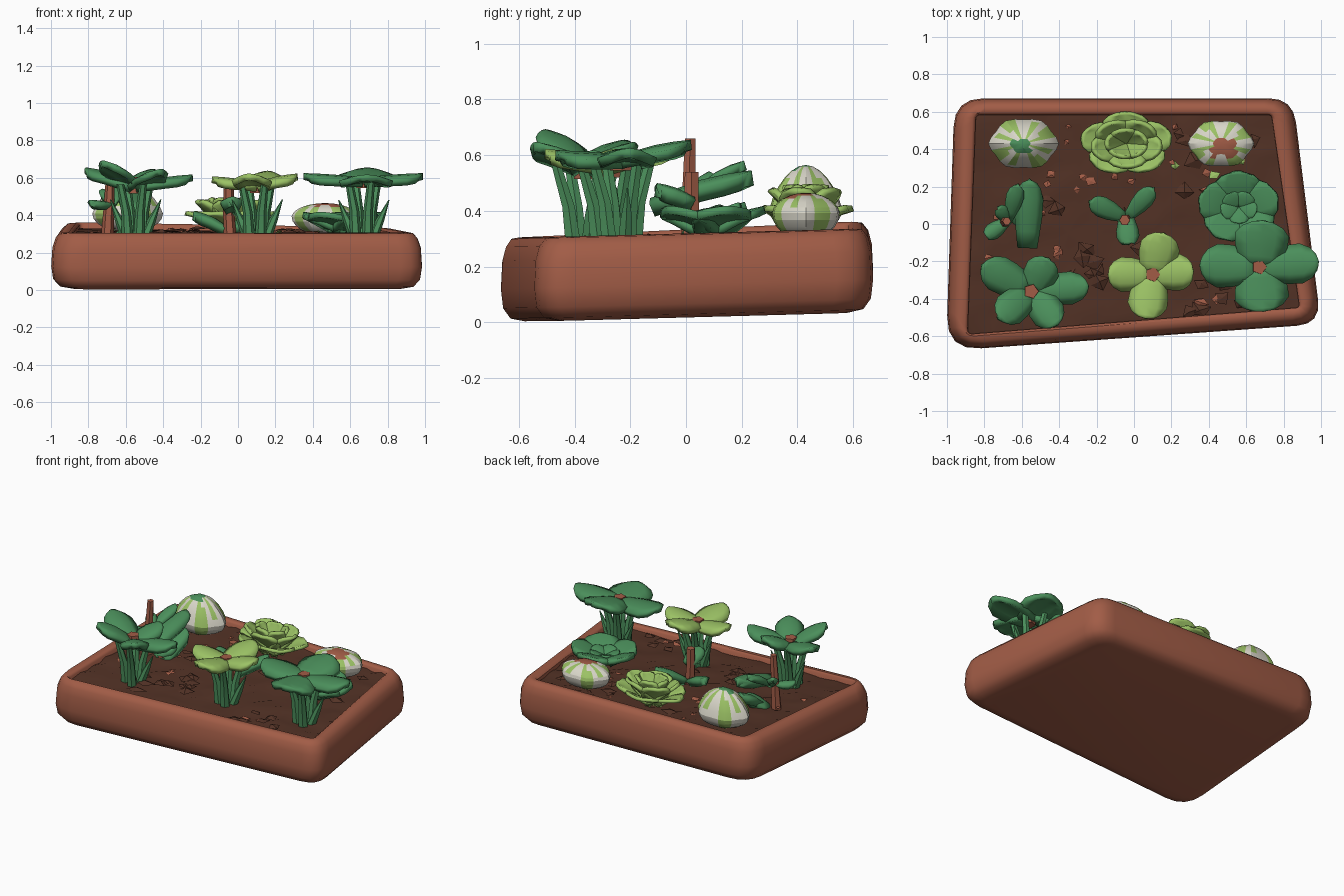
import bpy, bmesh, math, random
from mathutils import Vector

random.seed(4)
if "Cube" in bpy.data.objects:
    bpy.data.objects.remove(bpy.data.objects["Cube"])


def material(name, r, g, b):
    m = bpy.data.materials.new(name)
    m.use_nodes = True
    m.diffuse_color = (r, g, b, 1)
    m.node_tree.nodes["Principled BSDF"].inputs["Base Color"].default_value = (r, g, b, 1)
    return m


CLAY = material("terracotta", .36, .108, .062)
SOIL = material("soil brown", .086, .032, .019)
GREEN = material("deep green", .07, .275, .105)
LIME = material("light green", .33, .54, .13)
CREAM = material("cream", .70, .68, .59)


def finish(name, bm, mats, angle=35, thick=0):
    bmesh.ops.recalc_face_normals(bm, faces=bm.faces)
    me = bpy.data.meshes.new(name)
    bm.to_mesh(me)
    bm.free()
    for m in mats:
        me.materials.append(m)
    ob = bpy.data.objects.new(name, me)
    bpy.context.collection.objects.link(ob)
    if thick:
        mod = ob.modifiers.new("thickness", "SOLIDIFY")
        mod.thickness = thick
        mod.offset = 0
    if angle:
        bpy.ops.object.select_all(action="DESELECT")
        ob.select_set(True)
        bpy.context.view_layer.objects.active = ob
        bpy.ops.object.shade_smooth_by_angle(angle=math.radians(angle))


def lift(x, y):
    # the whole tray rises gently towards the back
    v = (y + .66) / 1.32
    return v * (.048 - .017 * x)


def bridge(bm, rings):
    for a, b in zip(rings, rings[1:]):
        for i in range(len(a)):
            j = (i + 1) % len(a)
            bm.faces.new((a[i], a[j], b[j], b[i]))


# Tray: a skewed rounded box with a rolled rim
CORNERS = [Vector(c) for c in ((-1.005, -.678), (1, -.535), (.85, .672), (-.96, .672))]
ROUNDING = (1.45, 1, 1, 1.2)


def outline(inset, radius):
    pts = []
    inner = [c - Vector((math.copysign(inset * 1.3, c.x), math.copysign(inset, c.y))) for c in CORNERS]
    for i, c in enumerate(inner):
        r = radius * ROUNDING[i]
        a = c + (inner[i - 1] - c).normalized() * r
        b = c + (inner[(i + 1) % 4] - c).normalized() * r
        for k in range(5):
            t = k / 4
            pts.append(a * (1 - t) ** 2 + c * 2 * t * (1 - t) + b * t * t)
    return pts


bm = bmesh.new()
rings = []
for inset, z, radius in ((.09, 0, .08), (.035, .012, .12), (.008, .05, .13), (0, .12, .13),
                         (.005, .22, .13), (.018, .27, .13), (.04, .298, .1),
                         (.075, .302, .04), (.088, .29, .02), (.09, .2, .02)):
    rings.append([bm.verts.new((p.x, p.y, z + lift(p.x, p.y))) for p in outline(inset, radius)])
bridge(bm, rings)
bm.faces.new(rings[0])
finish("planter_tray", bm, [CLAY], 50)

# Soil: an uneven sheet inside the rim
bm = bmesh.new()
NX, NY = 26, 18
a, b, c, d = [Vector((p.x * .89, p.y * .88)) for p in CORNERS]
grid = []
for j in range(NY + 1):
    row = []
    for i in range(NX + 1):
        u, v = i / NX, j / NY
        p = (a * (1 - u) + b * u) * (1 - v) + (d * (1 - u) + c * u) * v
        row.append(bm.verts.new((p.x, p.y, .268 + lift(p.x, p.y) + random.uniform(-.01, .01))))
    grid.append(row)
for j in range(NY):
    for i in range(NX):
        bm.faces.new((grid[j][i], grid[j][i + 1], grid[j + 1][i + 1], grid[j + 1][i]))
finish("soil_bed", bm, [SOIL], 30)


# Loose flat crumbs lying on the soil
def crumbs(name, mat, spots, size):
    bm = bmesh.new()
    for x, y in spots:
        r, turn = random.uniform(.6, 1) * size, random.uniform(0, 6)
        z = .278 + lift(x, y)
        ring = [bm.verts.new((x + r * math.cos(turn + k * 1.57) * random.uniform(.6, 1.2),
                              y + r * math.sin(turn + k * 1.57) * random.uniform(.5, 1),
                              z + random.uniform(-.006, .01))) for k in range(4)]
        top = bm.verts.new((x, y, z + r * .3))
        for k in range(4):
            bm.faces.new((ring[k], ring[(k + 1) % 4], top))
        bm.faces.new(ring[::-1])
    finish(name, bm, [mat], 0)


def scatter(count, x0, x1, y0, y1):
    return [(random.uniform(x0, x1), random.uniform(y0, y1)) for _ in range(count)]


crumbs("soil_clods", SOIL, scatter(25, -.75, .7, -.5, .5) + scatter(7, -.38, -.18, -.35, -.15), .07)
crumbs("clay_chips", CLAY, scatter(9, -.8, -.3, -.2, .3) + scatter(5, -.3, .4, .18, .28)
       + [(-.35, .52), (.38, .52), (-.36, .44), (.22, .52), (.43, .2), (.2, .33)], .034)
crumbs("clay_chips_front", CLAY, [(.44, -.4), (.36, -.42), (-.23, .23), (-.78, -.18)], .05)
crumbs("leaf_scraps", LIME, [(.22, .31), (.43, .26), (.56, .34)], .05)


# Leaves: each is (angle in degrees, length, half width, rise)
BROAD = (.62, .8, .97, 1, .74, .36)
SLIM = (.3, .55, .9, 1, .75, .35)


def leaves(name, mat, centre, specs, bend=-.03, squash=1, thick=.035, dip=.3, shape=BROAD):
    bm = bmesh.new()
    cx, cy, cz = centre
    for deg, length, half, rise in specs:
        ca, sa = math.cos(math.radians(deg)), math.sin(math.radians(deg))
        rows = []
        for t, w in zip((0, .25, .5, .75, .92, 1), shape):
            row = []
            for s in (-1, -.5, 0, .5, 1):
                across, along = s * w * half, t * length * (1 - .06 * s * s)
                z = cz + rise * (t - dip * max(0, t - .6) * 2) + bend * s * s * w
                row.append(bm.verts.new((cx + ca * along - sa * across,
                                         cy + (sa * along + ca * across) * squash, z)))
            rows.append(row)
        for p, q in zip(rows, rows[1:]):
            for i in range(4):
                bm.faces.new((p[i], p[i + 1], q[i + 1], q[i]))
    finish(name, bm, [mat], 40, thick)


# Tapered upright rods for stems and stakes
def rods(name, mat, paths, sides=6):
    bm = bmesh.new()
    for path in paths:
        rings = [[bm.verts.new((x + r * math.cos(k * math.tau / sides),
                                y + r * math.sin(k * math.tau / sides), z))
                  for k in range(sides)] for x, y, z, r in path]
        bridge(bm, rings)
        bm.faces.new(rings[0])
        bm.faces.new(rings[-1])
    finish(name, bm, [mat], 40)


# Tall plants: fanned stems, short blades, a crown of broad leaves and a bud
def tall_plant(name, mat, x, y, z, specs, bud):
    stems = []
    base = .26 + lift(x, y)
    for k in range(4):
        ca, sa = math.cos(k * 1.57 + .5), math.sin(k * 1.57 + .5)
        stems.append([(x + ca * .045, y + sa * .05, base, .032),
                      (x + ca * .055, y + sa * .07, base * .5 + z * .5, .026),
                      (x + ca * .09, y + sa * .12, z + .01, .02)])
    for k in range(2):
        ca, sa = math.cos(k * 2.6 + .2), math.sin(k * 2.6 + .2)
        stems.append([(x + ca * .05, y + sa * .05, base, .03),
                      (x + ca * .09, y + sa * .08, base + .1, .024),
                      (x + ca * .14, y + sa * .1, base + .21, .003)])
    rods(name + "_stems", GREEN, stems)
    leaves(name + "_leaves", mat, (x, y, z), specs)
    rods(name + "_bud", CLAY, [[(x, y, z - .04, .045), (x, y, z + bud, .04)]], 5)


tall_plant("left_plant", GREEN, -.55, -.36, .555,
           [(152, .3, .09, .11), (62, .2, .085, .1), (5, .31, .08, .06),
            (-52, .23, .085, .1), (-140, .23, .085, .16)], .05)
tall_plant("middle_plant", LIME, .1, -.27, .56,
           [(75, .23, .1, .08), (5, .22, .09, .06), (-100, .24, .1, .06), (180, .24, .085, .04)], .03)
tall_plant("right_plant", GREEN, .67, -.23, .585,
           [(85, .25, .14, .07), (5, .32, .1, .03), (-85, .24, .14, .02), (178, .32, .11, .03)], .026)

# Low rosette beside the right rim
ring5 = range(20, 380, 72)
leaves("rosette_outer", GREEN, (.56, .09, .32), [(k, .22, .12, .11) for k in ring5], -.01, .88, .03)
leaves("rosette_inner", GREEN, (.56, .09, .345), [(k + 36, .1, .06, .05) for k in ring5], -.01, .88, .02)

# Lettuce: nested leaf whorls
for tag, z, length, half, rise, turn, dip in (
        ("outer", .31, .25, .12, .13, 0, .3), ("middle", .32, .19, .1, .17, 36, .1),
        ("inner", .34, .11, .07, .15, 10, 0)):
    leaves("lettuce_" + tag, LIME, (-.04, .43, z),
           [(k + turn, length, half, rise) for k in ring5], .01, .68, .022, dip)


# Striped heads: ribbed domes coloured by broken vertical strips, with a tip
def striped_head(name, x, y, rx, ry, top, taper, tip_mat, tip_x, tip_y, reach):
    bm = bmesh.new()
    bmesh.ops.create_uvsphere(bm, u_segments=24, v_segments=12, radius=1)
    base = .28 + lift(x, y)
    for f in bm.faces:
        m = f.calc_center_median()
        strip = int((math.atan2(m.y, m.x) + math.pi) / math.tau * 24)
        if strip % 6 == 1 or (strip % 6 == 2 and m.z < .75) or (strip % 6 == 4 and m.z > .2):
            f.material_index = 1
        if m.z > .4 and abs(m.x - tip_x) < reach and abs(m.y - tip_y) < reach * .9:
            f.material_index = 2
    for v in bm.verts:
        rib = 1 + .05 * math.cos(math.atan2(v.co.y, v.co.x) * 6) - taper * max(0, v.co.z)
        v.co = (x + v.co.x * rx * rib, y + v.co.y * ry * rib,
                base + .08 + v.co.z * (top - base - .08 if v.co.z > 0 else .1))
    finish(name, bm, [CREAM, LIME, tip_mat], 20)


striped_head("left_striped_head", -.59, .43, .18, .135, .565, .25, GREEN, -.05, -.1, .33)
striped_head("right_striped_head", .465, .43, .17, .125, .465, .05, CLAY, .12, -.2, .42)

# Staked seedlings between the rows
rods("left_stake", CLAY, [[(-.7, .01, .26, .035), (-.69, .01, .45, .028), (-.68, .015, .66, .022)]])
rods("middle_stake", CLAY, [[(-.04, .02, .26, .035), (-.05, .02, .42, .03), (-.05, .02, .54, .028)]])
leaves("left_seedling_big_leaf", GREEN, (-.57, -.12, .42), [(88, .36, .062, .13)], -.03, 1, .055)
leaves("left_seedling_under_leaf", GREEN, (-.57, 0, .28), [(85, .22, .065, .17)], -.02, 1, .05)
leaves("left_seedling_leaves", GREEN, (-.67, .02, .45),
       [(215, .15, .035, .02), (75, .2, .04, .15), (130, .09, .03, .1)], -.02, 1, .035, .3, SLIM)
leaves("left_seedling_low_leaf", GREEN, (-.64, .02, .28), [(30, .14, .06, .1)], -.02, 1, .05)
leaves("middle_seedling_low_leaves", GREEN, (-.04, .03, .3),
       [(155, .22, .045, .13), (48, .22, .04, .14)], -.02, 1, .05, .3, SLIM)
leaves("middle_seedling_front_leaf", GREEN, (-.04, .02, .43), [(-85, .13, .05, .06)], -.02, 1, .05)
